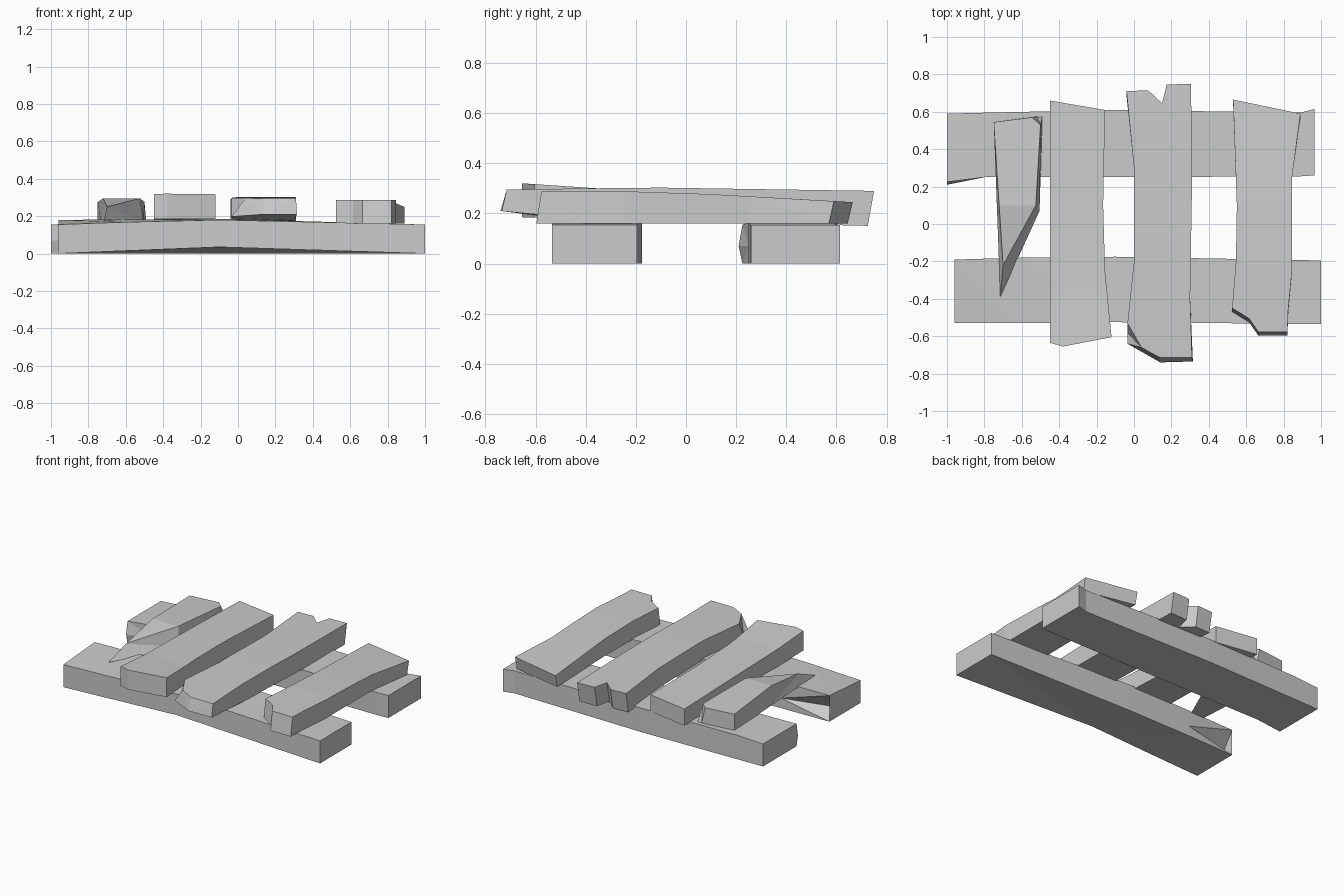
import bpy
import bmesh

cube = bpy.data.objects.get("Cube")
if cube:
    bpy.data.objects.remove(cube, do_unlink=True)

# One plain grey for all the wood
GREY = (0.6, 0.6, 0.6, 1)
wood = bpy.data.materials.new("grey_wood")
wood.use_nodes = True
wood.diffuse_color = GREY
wood.node_tree.nodes["Principled BSDF"].inputs["Base Color"].default_value = GREY


def finish(name, bm):
    """Turn the bmesh into a flat shaded, single colour object."""
    bmesh.ops.triangulate(bm, faces=[f for f in bm.faces if len(f.verts) > 3])
    bmesh.ops.recalc_face_normals(bm, faces=bm.faces[:])
    mesh = bpy.data.meshes.new(name)
    bm.to_mesh(mesh)
    bm.free()
    mesh.materials.append(wood)
    bpy.context.collection.objects.link(bpy.data.objects.new(name, mesh))


def skin(bm, rings):
    """Join matching rings of points into a capped solid."""
    loops = [[bm.verts.new(p) for p in ring] for ring in rings]
    for a, b in zip(loops, loops[1:]):
        for i in range(len(a)):
            j = (i + 1) % len(a)
            bm.faces.new((a[i], a[j], b[j], b[i]))
    bm.faces.new(loops[0][::-1])
    bm.faces.new(loops[-1])


def height(profile, y):
    """Linear interpolation along a list of (y, z)."""
    if y <= profile[0][0]:
        return profile[0][1]
    for (y0, z0), (y1, z1) in zip(profile, profile[1:]):
        if y <= y1:
            return z0 + (z1 - z0) * (y - y0) / (y1 - y0)
    return profile[-1][1]


def plank(name, outline, top, bottom, shear=0, base=None):
    """Extrude an outline, then bend its top and bottom to height profiles."""
    if base is None:
        base = [(x, y - (shear if abs(y) > 0.4 else 0)) for x, y in outline]
    bm = bmesh.new()
    skin(bm, [[(x, y, 0) for x, y in base], [(x, y, 1) for x, y in outline]])
    for y, _ in top[1:-1]:
        bmesh.ops.bisect_plane(bm, geom=bm.verts[:] + bm.edges[:] + bm.faces[:],
                               plane_co=(0, y, 0), plane_no=(0, 1, 0))
    for v in bm.verts:
        low, high = height(bottom, v.co.y), height(top, v.co.y)
        v.co.z = low + (high - low) * v.co.z
    finish(name, bm)


def rail(name, stations):
    """Loft six-sided sections; a fold at mid height makes the split ends."""
    bm = bmesh.new()
    rings = []
    for x, front, back, top_f, top_b, low, bulge, notch in stations:
        rings.append([(x, front, low), (x, front - bulge, 0.07), (x, front, top_f),
                      (x, back, top_b), (x, back - notch, 0.07), (x, back, 0)])
    skin(bm, rings)
    finish(name, bm)


# Two bearers lying on the ground
rail("front_rail", [
    (-0.96, -0.53, -0.19, 0.155, 0.18, 0, 0, 0.08),
    (-0.6, -0.53, -0.18, 0.168, 0.182, 0.015, 0, 0),
    (-0.1, -0.525, -0.175, 0.18, 0.185, 0.035, 0, 0),
    (1, -0.535, -0.195, 0.155, 0.155, 0, 0, 0)])
rail("back_rail", [
    (-1, 0.225, 0.59, 0.155, 0.155, 0, 0.015, 0),
    (-0.8, 0.25, 0.595, 0.165, 0.165, 0, 0, 0),
    (-0.1, 0.25, 0.61, 0.165, 0.165, 0, 0, 0),
    (0.89, 0.255, 0.595, 0.155, 0.155, 0, 0, 0),
    (0.965, 0.26, 0.615, 0.155, 0.155, 0, 0, 0)])

# Broken plank tapering to a splinter
plank("splinter_plank",
      [(-0.75, 0.545), (-0.545, 0.57), (-0.5, 0.53), (-0.525, 0.1), (-0.7, -0.22)],
      [(-0.22, 0.25), (0.1, 0.295), (0.57, 0.275)],
      [(-0.39, 0.18), (0.57, 0.16)],
      base=[(-0.75, 0.545), (-0.52, 0.575), (-0.49, 0.575), (-0.505, 0.07),
            (-0.715, -0.39)])

# Whole plank with skewed ends
plank("skewed_plank",
      [(-0.45, -0.635), (-0.38, -0.655), (-0.12, -0.605), (-0.155, -0.25),
       (-0.165, 0.1), (-0.155, 0.61), (-0.45, 0.66)],
      [(-0.65, 0.32), (-0.35, 0.3), (0.1, 0.29), (0.66, 0.275)],
      [(-0.65, 0.185), (0.66, 0.16)])

# Long plank with a notched back end and a chipped front corner
chip = [(-0.035, -0.53), (0.04, -0.66), (0.14, -0.715), (0.31, -0.715)]
chip_base = [(-0.035, -0.58), (-0.035, -0.64), (0.14, -0.74), (0.315, -0.735)]
sides = [(0.3, -0.4), (0.31, 0.2)]
notch = [(0.305, 0.75), (0.175, 0.745), (0.15, 0.645), (0.075, 0.715), (-0.04, 0.71)]
inner = [(0, 0.3), (0, -0.2)]
plank("notched_plank", chip + sides + notch + inner,
      [(-0.72, 0.295), (-0.4, 0.3), (-0.1, 0.303), (0.75, 0.29)],
      [(-0.74, 0.21), (-0.5, 0.18), (0.75, 0.15)],
      base=chip_base + sides + [(x, y - 0.025) for x, y in notch] + inner)

# Plank with a broken front corner, thinning to the back
plank("corner_broken_plank",
      [(0.525, -0.45), (0.615, -0.505), (0.665, -0.577), (0.82, -0.577),
       (0.825, -0.45), (0.845, -0.25), (0.845, 0.25), (0.89, 0.59),
       (0.53, 0.665), (0.55, 0.1), (0.545, -0.2)],
      [(-0.58, 0.287), (-0.2, 0.287), (0.1, 0.277), (0.66, 0.245)],
      [(-0.6, 0.16), (0.66, 0.16)], shear=0.02)
